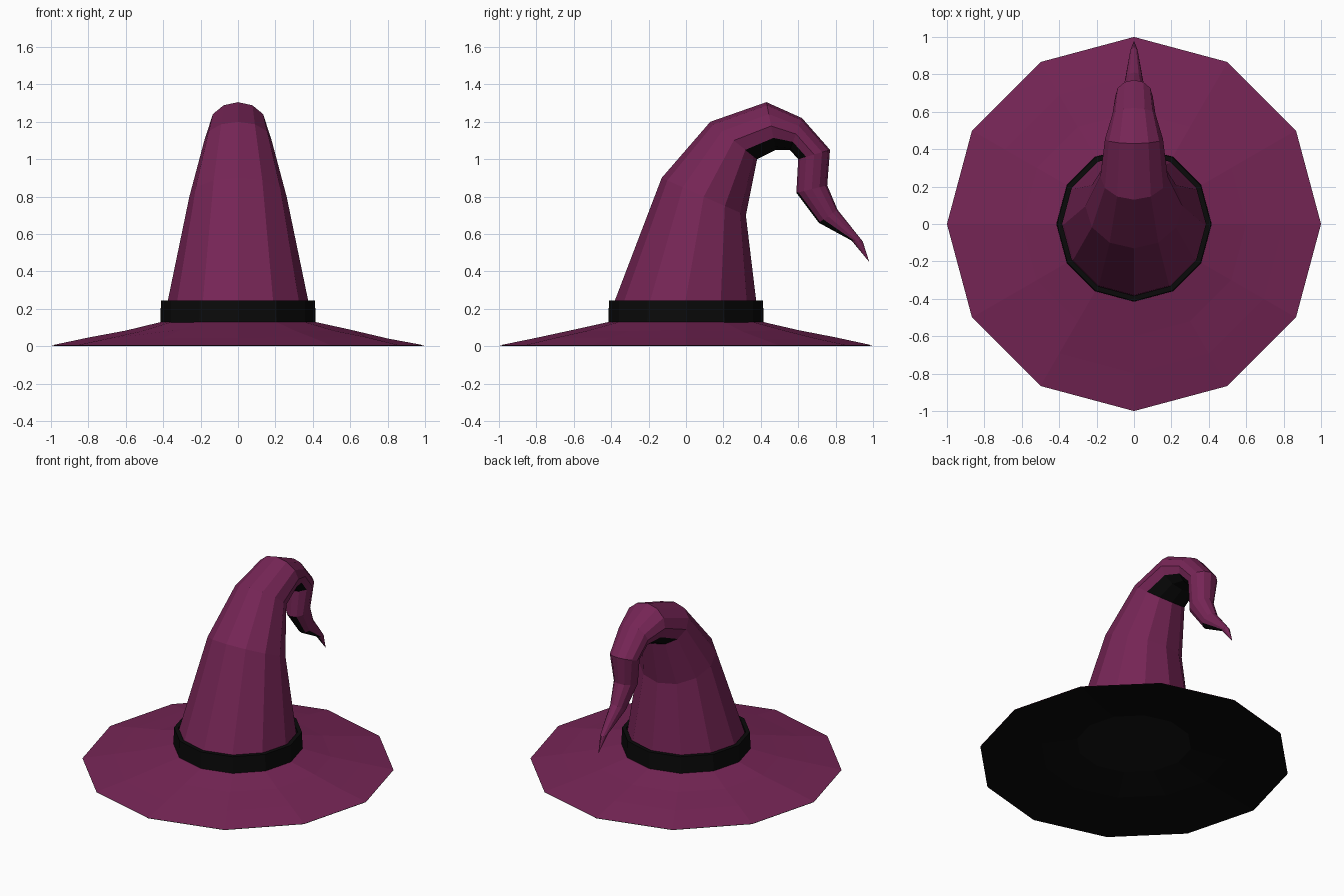
import bpy, bmesh, math, random
from mathutils import Vector

if "Cube" in bpy.data.objects:
    bpy.data.objects.remove(bpy.data.objects["Cube"])

random.seed(4)
N = 12


def material(name, rgb):
    m = bpy.data.materials.new(name)
    m.diffuse_color = (*rgb, 1)
    m.use_nodes = True
    m.node_tree.nodes["Principled BSDF"].inputs["Base Color"].default_value = m.diffuse_color
    return m


PURPLE = material("plum felt", (0.18, 0.0185, 0.092))
BLACK = material("black cloth", (0.003, 0.003, 0.003))
LINING = material("charcoal lining", (0.006, 0.006, 0.006))


def circle(r, z, jitter=0):
    pts = []
    for i in range(N):
        a = 2 * math.pi * i / N
        dz = random.uniform(-jitter, jitter)
        pts.append(Vector((r * math.cos(a), r * math.sin(a), z + dz)))
    return pts


def skin(name, rings, mats, closed=False, tip=None, cap=False, rule=None):
    """Join rings of points into a faceted skin."""
    bm = bmesh.new()
    vr = [[bm.verts.new(p) for p in ring] for ring in rings]
    pairs = list(zip(vr, vr[1:]))
    if closed:
        pairs.append((vr[-1], vr[0]))
    for a, b in pairs:
        for i in range(N):
            j = (i + 1) % N
            bm.faces.new((a[i], a[j], b[j], b[i]))
    if tip:
        t = bm.verts.new(tip)
        for i in range(N):
            bm.faces.new((vr[-1][i], vr[-1][(i + 1) % N], t))
    if cap:
        bm.faces.new(vr[-1]).material_index = 1
    bm.normal_update()
    if closed:
        bmesh.ops.recalc_face_normals(bm, faces=bm.faces)
    if rule:
        for f in bm.faces:
            f.material_index = rule(f)
    me = bpy.data.meshes.new(name)
    bm.to_mesh(me)
    bm.free()
    for m in mats:
        me.materials.append(m)
    ob = bpy.data.objects.new(name, me)
    bpy.context.collection.objects.link(ob)
    return ob


# brim: gently rumpled top skin
skin("brim", [circle(1, 0.004), circle(0.8, 0.044, 0.004),
              circle(0.6, 0.084, 0.006), circle(0.385, 0.136)], [PURPLE])

# underside of the brim with the flat lining inside the crown
under = [circle(1, 0), circle(0.6, 0.066), circle(0.37, 0.122)]
skin("brim_underside", [list(reversed(r)) for r in under],
     [BLACK, LINING], cap=True)

# hat band: square-section hoop
skin("hat_band", [circle(0.415, 0.128), circle(0.412, 0.245),
                  circle(0.384, 0.245), circle(0.384, 0.128)],
     [BLACK], closed=True)

# crown: each section is outer (y, z), inner (y, z), half width
sections = [
    ((-0.395, 0.13), (0.395, 0.13), 0.395),
    ((-0.38, 0.245), (0.375, 0.245), 0.375),
    ((-0.13, 0.90), (0.32, 0.70), 0.26),
    ((0.13, 1.20), (0.38, 1.00), 0.18),
    ((0.43, 1.305), (0.48, 1.05), 0.155),
    ((0.62, 1.22), (0.555, 1.05), 0.115),
    ((0.77, 1.05), (0.60, 1.00), 0.10),
    ((0.755, 0.86), (0.59, 0.82), 0.075),
    ((0.81, 0.73), (0.71, 0.66), 0.05),
    ((0.945, 0.56), (0.885, 0.565), 0.022),
]
rings = []
for outer, inner, w in sections:
    o, n = Vector((0, *outer)), Vector((0, *inner))
    mid, half = (o + n) / 2, (o - n) / 2
    rings.append([mid + half * math.cos(2 * math.pi * i / N)
                  + Vector((w * math.sin(2 * math.pi * i / N), 0, 0))
                  for i in range(N)])
# faces hanging under the bend and the tail are black
skin("crown", rings, [PURPLE, BLACK], tip=(0, 0.98, 0.45),
     rule=lambda f: 1 if f.normal.z < -0.5 else 0)
